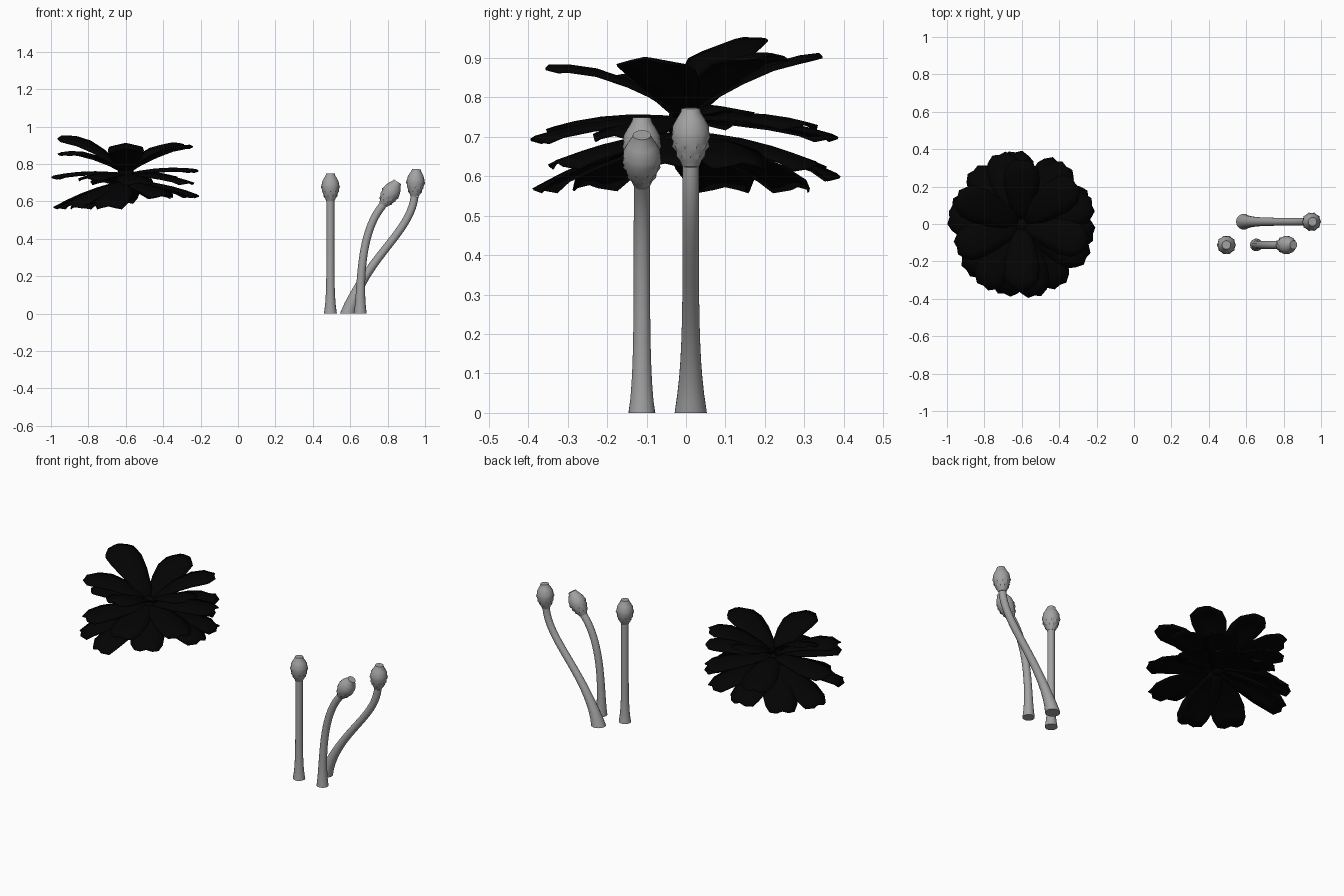
import bpy, bmesh, math
from mathutils import Vector, Matrix
from mathutils.geometry import interpolate_bezier

if "Cube" in bpy.data.objects:
    bpy.data.objects.remove(bpy.data.objects["Cube"])


def material(name, value):
    m = bpy.data.materials.new(name)
    m.use_nodes = True
    colour = (value, value, value, 1)
    m.diffuse_color = colour
    m.node_tree.nodes["Principled BSDF"].inputs["Base Color"].default_value = colour
    return m


bark = material("grey bark", 0.36)
foliage = material("black foliage", 0.001)


def finish(bm, name, mat, angle):
    bmesh.ops.recalc_face_normals(bm, faces=bm.faces)
    mesh = bpy.data.meshes.new(name)
    bm.to_mesh(mesh)
    bm.free()
    mesh.materials.append(mat)
    ob = bpy.data.objects.new(name, mesh)
    bpy.context.collection.objects.link(ob)
    bpy.ops.object.select_all(action='DESELECT')
    ob.select_set(True)
    bpy.context.view_layer.objects.active = ob
    bpy.ops.object.shade_smooth_by_angle(angle=math.radians(angle))
    return ob


def loft(bm, rings):
    for a, b in zip(rings, rings[1:]):
        for i in range(len(a)):
            j = (i + 1) % len(a)
            bm.faces.new((a[i], a[j], b[j], b[i]))
    bm.faces.new(rings[0])
    bm.faces.new(rings[-1])


# Bulb profile: height, radius, scale bump
BULB = [(0, .022, 0), (.014, .028, 0), (.028, .036, .002), (.038, .038, 0),
        (.052, .045, .0025), (.062, .045, 0), (.076, .049, .0025), (.086, .047, 0),
        (.102, .045, .001), (.118, .037, 0), (.136, .026, 0), (.147, .023, 0)]


# Trunk: flared tube swept along a bend, with a scaly bulb on the end
def trunk(name, y, base, h1, h2, neck, flare, lean):
    path = interpolate_bezier(*[Vector((x, y, z)) for x, z in (base, h1, h2, neck)], 21)
    bm = bmesh.new()
    rings = []
    n = 14
    for k, p in enumerate(path):
        t = k / 20
        d = path[min(k + 1, 20)] - path[max(k - 1, 0)]
        a = math.atan2(d.x, d.z) if k else 0
        r = .021 + (flare - .021) * math.exp(-t * 8)
        m = Matrix.Translation(p) @ Matrix.Rotation(a, 4, 'Y')
        rings.append([bm.verts.new(m @ Vector((r * math.cos(s * math.tau / n),
                                               r * math.sin(s * math.tau / n), 0)))
                      for s in range(n)])
    loft(bm, rings)
    finish(bm, name + "_trunk", bark, 40)

    # Bulb rings alternate in and out to form rows of pointed scales
    bm = bmesh.new()
    rings = []
    n = 20
    m = Matrix.Translation(path[-1]) @ Matrix.Rotation(math.radians(lean), 4, 'Y')
    for row, (z, r, bump) in enumerate(BULB):
        ring = []
        for s in range(n):
            sign = 1 if (s + row // 2) % 2 else -1
            a = s * math.tau / n
            q = r + bump * sign
            ring.append(bm.verts.new(m @ Vector((q * math.cos(a), q * math.sin(a),
                                                 z - bump * sign))))
        rings.append(ring)
    loft(bm, rings)
    finish(bm, name + "_bulb", bark, 35)


trunk("straight", -.112, (.494, 0), (.494, .2), (.494, .4), (.494, .602), .035, 0)
trunk("curved", -.112, (.654, 0), (.652, .25), (.672, .46), (.775, .58), .034, 32)
trunk("leaning", .012, (.587, 0), (.682, .30), (.922, .43), (.944, .626), .042, 4)

# Frond outline: fraction of length, half width
WIDTHS = [(0, .03), (.2, .054), (.42, .08), (.65, .096), (.85, .09), (1, .07)]


def frond(bm, angle, length, start, tip, bow, tilt=0):
    """Folded leaf strip from the crown to a tip height; bow is the upward arch."""
    turn = Matrix.Translation((-.6, 0, 0)) @ Matrix.Rotation(math.radians(angle), 4, 'Z')
    rows = []
    for k, (t, w) in enumerate(WIDTHS):
        row = []
        for side in (-1, -.5, 0, .5, 1):
            x = length * t
            if k == len(WIDTHS) - 1:      # blunt, notched tip
                x += (-.03, .004, -.002, .006, -.024)[int(side * 2 + 2)]
            z = (start + (tip - start) * t + bow * 4 * t * (1 - t)
                 - .016 * abs(side) * min(1, 3 * t))
            row.append(bm.verts.new(turn @ Vector((x, w * side, z + tilt * w * side * t))))
        rows.append(row)
    for a, b in zip(rows, rows[1:]):
        for i in range(4):
            bm.faces.new((a[i], a[i + 1], b[i + 1], b[i]))


def frond_tier(name, fronds):
    bm = bmesh.new()
    for f in fronds:
        frond(bm, *f)
    ob = finish(bm, name, foliage, 30)
    solid = ob.modifiers.new("thickness", 'SOLIDIFY')
    solid.thickness = .006
    solid.offset = 0


frond_tier("upper_fronds", [
    (-17, .36, .75, .90, .04), (37, .36, .75, .91, .05), (90, .34, .75, .91, .035),
    (157, .375, .75, .95, .05, -.2), (200, .37, .75, .86, .045),
    (270, .35, .75, .88, .04)])

# Angle and tip height of each spreading frond
MIDDLE = [(15, .77), (52, .735), (108, .705), (175, .735),
          (238, .725), (280, .70), (332, .705)]
LOWER = [(-8, .635), (22, .635), (60, .63), (95, .605), (132, .575),
         (165, .575), (220, .58), (256, .575), (302, .635)]
frond_tier("middle_fronds", [(a, .39, .745, z, .018) for a, z in MIDDLE])
frond_tier("lower_fronds", [(a, .385, .71, z, .018) for a, z in LOWER])

# Crown heart where the fronds meet
bm = bmesh.new()
bmesh.ops.create_icosphere(bm, subdivisions=2, radius=.05,
                           matrix=Matrix.Translation((-.6, 0, .735)))
finish(bm, "frond_heart", foliage, 40)
